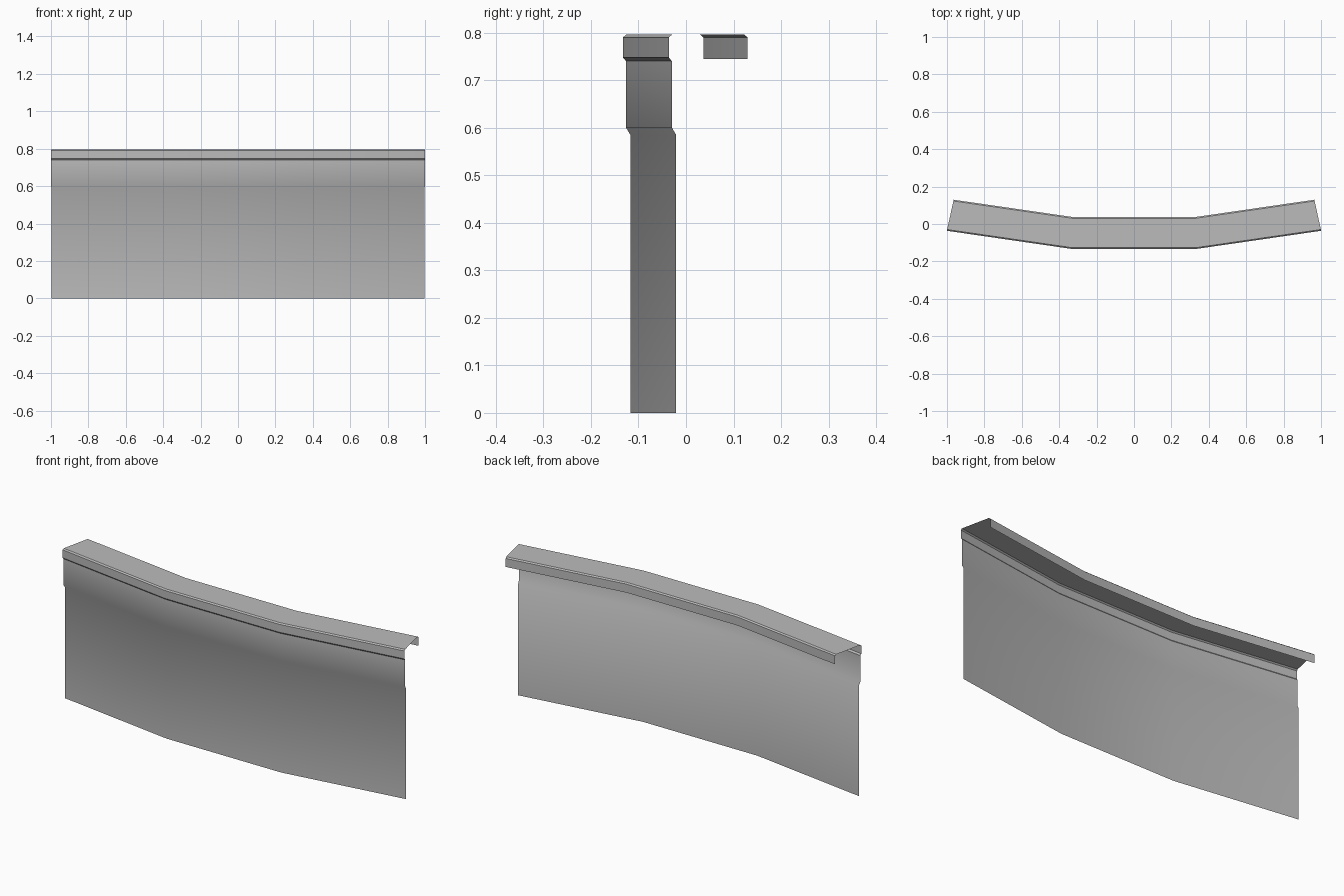
import bpy
import bmesh
from math import sin, cos, radians

cube = bpy.data.objects.get("Cube")
if cube:
    bpy.data.objects.remove(cube, do_unlink=True)

grey = bpy.data.materials.new("plain grey")
grey.use_nodes = True
colour = (0.5, 0.5, 0.5, 1)
grey.diffuse_color = colour
grey.node_tree.nodes["Principled BSDF"].inputs["Base Color"].default_value = colour

# The wall bends round a far centre in three straight segments
RADIUS = 4.66
CENTRE_Y = 4.515
ANGLES = [radians(a) for a in (-12.4, -4.13, 4.13, 12.4)]

# Cross-section: (depth behind the foremost face, height)
PROFILE = [
    (0.016, 0), (0.016, 0.585),            # lower wall
    (0.007, 0.6), (0.007, 0.74),           # stepped band
    (0, 0.748), (0, 0.79), (0.007, 0.796),  # front lip
    (0.163, 0.796), (0.17, 0.79), (0.17, 0.745),  # cap and back lip
]


def sweep(name, profile):
    """Sweep an open profile along the bend as a single sheet."""
    bm = bmesh.new()
    columns = [[bm.verts.new(((RADIUS - d) * sin(a), CENTRE_Y - (RADIUS - d) * cos(a), z))
                for d, z in profile] for a in ANGLES]
    for left, right in zip(columns, columns[1:]):
        for i in range(len(profile) - 1):
            bm.faces.new((left[i], right[i], right[i + 1], left[i + 1]))
    mesh = bpy.data.meshes.new(name)
    bm.to_mesh(mesh)
    bm.free()
    mesh.materials.append(grey)
    obj = bpy.data.objects.new(name, mesh)
    bpy.context.collection.objects.link(obj)
    bpy.ops.object.select_all(action="DESELECT")
    obj.select_set(True)
    bpy.context.view_layer.objects.active = obj
    bpy.ops.object.shade_smooth_by_angle(angle=radians(35))
    return obj


sweep("curved_parapet_wall", PROFILE)
